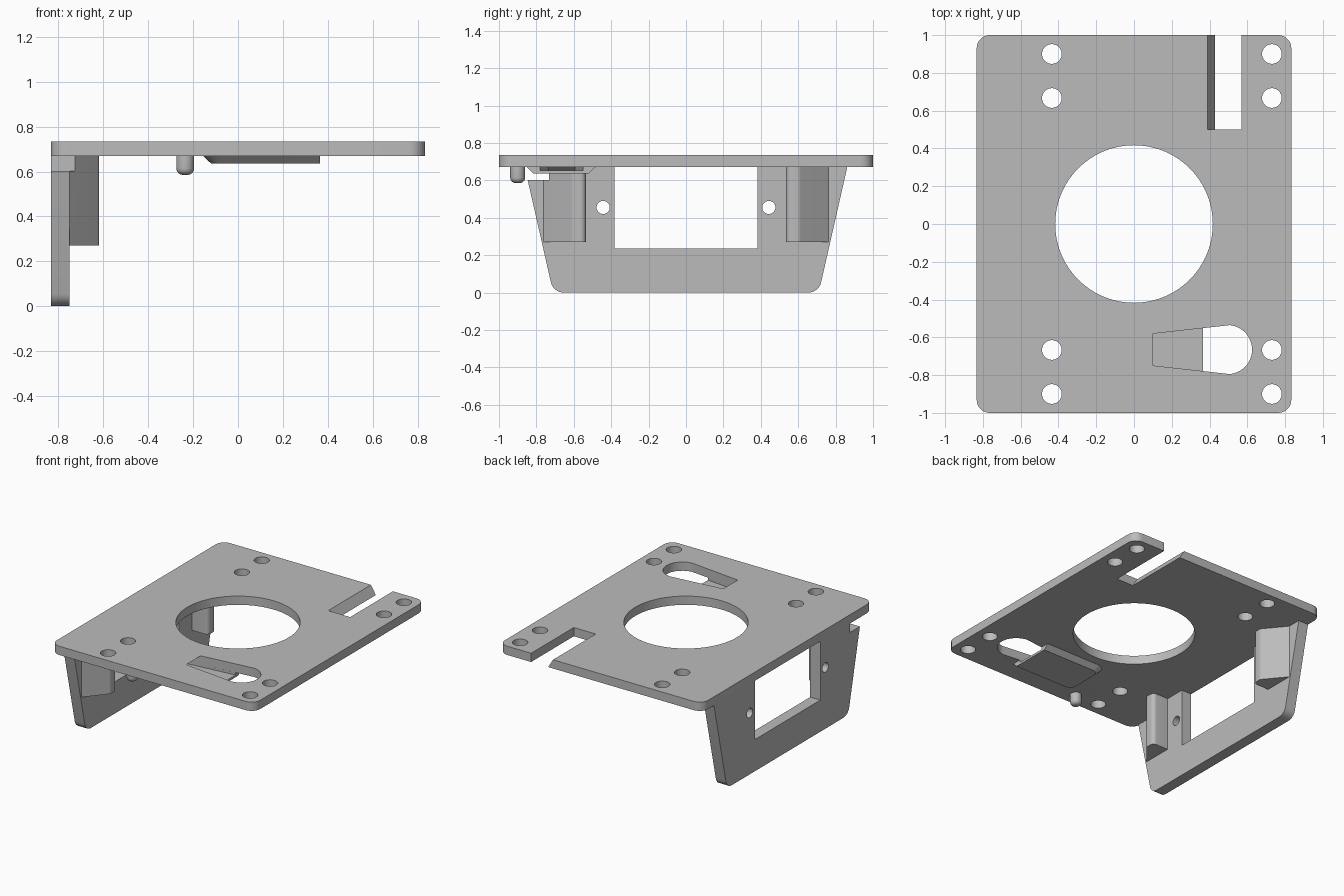
import bpy, bmesh
from math import sin, cos, pi, radians
from mathutils import Vector

if "Cube" in bpy.data.objects:
    bpy.data.objects.remove(bpy.data.objects["Cube"])

grey = bpy.data.materials.new("light_grey")
grey.use_nodes = True
grey.diffuse_color = (0.5, 0.5, 0.5, 1)
grey.node_tree.nodes["Principled BSDF"].inputs["Base Color"].default_value = grey.diffuse_color


def loft(name, lower, upper):
    """Solid between two matching closed outlines."""
    bm = bmesh.new()
    a = [bm.verts.new(p) for p in lower]
    b = [bm.verts.new(p) for p in upper]
    bm.faces.new(a)
    bm.faces.new(b)
    for i in range(len(a)):
        j = (i + 1) % len(a)
        bm.faces.new((a[i], a[j], b[j], b[i]))
    bmesh.ops.recalc_face_normals(bm, faces=bm.faces)
    mesh = bpy.data.meshes.new(name)
    bm.to_mesh(mesh)
    bm.free()
    mesh.materials.append(grey)
    ob = bpy.data.objects.new(name, mesh)
    bpy.context.collection.objects.link(ob)
    return ob


def prism_z(name, pts, z0, z1):
    return loft(name, [(x, y, z0) for x, y in pts], [(x, y, z1) for x, y in pts])


def prism_x(name, pts, x0, x1):
    return loft(name, [(x0, y, z) for y, z in pts], [(x1, y, z) for y, z in pts])


def arc(cx, cy, r, a0=0, a1=360, n=48):
    return [(cx + r * cos(radians(a0 + (a1 - a0) * i / n)),
             cy + r * sin(radians(a0 + (a1 - a0) * i / n))) for i in range(n + 1)]


def circle(cx, cy, r, n=48):
    return arc(cx, cy, r, n=n)[:-1]


def rect(x0, x1, y0, y1):
    return [(x0, y0), (x1, y0), (x1, y1), (x0, y1)]


def rounded(pts, radii, n=8):
    """Outline with each corner replaced by a fillet curve."""
    out = []
    for i, r in enumerate(radii):
        p, c, q = (Vector(pts[k % len(pts)]) for k in (i - 1, i, i + 1))
        if not r:
            out.append(tuple(c))
            continue
        u, v = (p - c).normalized(), (q - c).normalized()
        half = u.angle(v) / 2
        centre = c + (u + v).normalized() * r / sin(half)
        d0, d1 = (c + w * r / abs(sin(half) / cos(half)) - centre for w in (u, v))
        out += [tuple(centre + d0.slerp(d1, k / n) * r / d0.slerp(d1, k / n).length)
                for k in range(n + 1)]
    return out


def cut(ob, cutters):
    for c in cutters:
        c.hide_render = True
        m = ob.modifiers.new("cut", "BOOLEAN")
        m.operation, m.solver, m.object = "DIFFERENCE", "EXACT", c
    bpy.context.view_layer.update()
    graph = bpy.context.evaluated_depsgraph_get()
    mesh = bpy.data.meshes.new_from_object(ob.evaluated_get(graph))
    ob.modifiers.clear()
    ob.data = mesh


PLATE_Z, TOP_Z = 0.67, 0.735

# Keyhole pocket with an undercut sloping end
nose = arc(0.495, -0.665, 0.13, -85, 85, 24)
low_z, high_z = 0.652, 0.75
keyhole = loft("keyhole_cutter",
               [(x, y, low_z) for x, y in [(-0.06, -0.735), *nose, (-0.06, -0.595)]],
               [(x, y, high_z) for x, y in [(0.13, -0.752), *nose, (0.13, -0.578)]])

# Open slot in the back edge, one wall sloping
slot = loft("slot_cutter",
            [(x, y, PLATE_Z) for x, y in rect(0.43, 0.57, 0.5, 1.1)],
            [(x, y, TOP_Z) for x, y in rect(0.39, 0.57, 0.5, 1.1)])
for v in slot.data.vertices:
    low = v.co.z < 0.7
    v.co.z += -0.065 if low else 0.065
    if v.co.x < 0.5:
        v.co.x += 0.04 if low else -0.04

# Top plate with its holes
plate = prism_z("top_plate", rounded(rect(-0.833, 0.833, -1, 1), [0.07] * 4), PLATE_Z, TOP_Z)
holes = [prism_z("main_hole_cutter", circle(0, 0, 0.417, 96), 0.5, 0.9)]
for x in (-0.435, 0.73):
    for y in (-0.9, -0.667, 0.667, 0.9):
        holes.append(prism_z("screw_hole_cutter", circle(x, y, 0.052), 0.5, 0.9))
cut(plate, holes + [keyhole, slot])

# Shallow tray under the keyhole, with sloping sides and end
tray_top = rounded(rect(-0.155, 0.366, -0.85, -0.485), [0.07, 0, 0, 0.07])
tray_low = rounded(rect(-0.12, 0.366, -0.815, -0.52), [0.05, 0, 0, 0.05])
tray = loft("keyhole_tray", [(x, y, 0.636) for x, y in tray_low],
            [(x, y, PLATE_Z) for x, y in tray_top])
cut(tray, [keyhole])

# Side bracket with window, screw holes and a notch at its front top corner
side = [(-0.71, 0), (0.71, 0), (0.862, PLATE_Z), (-0.862, PLATE_Z)]
bracket = prism_x("side_bracket", rounded(side, [0.07, 0.07, 0, 0]), -0.833, -0.75)
notch = prism_x("notch_cutter", rect(-1.1, -0.733, 0.603, 0.8), -1, -0.5)
window = prism_x("window_cutter", rect(-0.383, 0.383, 0.235, 0.8), -1, -0.5)
side_holes = [prism_x("side_hole_cutter", circle(y, 0.455, 0.035, 32), -1, -0.5)
              for y in (-0.443, 0.443)]
cut(bracket, [notch, window] + side_holes)

# Wedge ribs inside the bracket
ribs = []
for name, s in (("front_rib", -1), ("back_rib", 1)):
    wedge = [(-0.752, 0.765), (-0.62, 0.605), (-0.62, 0.535), (-0.752, 0.535)]
    pts = [(x, s * y) for x, y in rounded(wedge, [0, 0.03, 0.03, 0])]
    ribs.append(prism_z(name, pts, 0.27, PLATE_Z))
cut(ribs[0], [notch])

# Locating pin with a rounded tip
pin_bm = bmesh.new()
rings = [(0.04, PLATE_Z), (0.04, 0.615)]
rings += [(0.01 + 0.03 * cos(a), 0.615 - 0.03 * sin(a)) for a in (pi / 8, pi / 4, 3 * pi / 8, pi / 2)]
loops = [[pin_bm.verts.new((x, y, z)) for x, y in circle(-0.235, -0.9, r, 32)] for r, z in rings]
for a, b in zip(loops, loops[1:]):
    for i in range(32):
        j = (i + 1) % 32
        pin_bm.faces.new((a[i], a[j], b[j], b[i]))
pin_bm.faces.new(loops[0])
pin_bm.faces.new(loops[-1])
bmesh.ops.recalc_face_normals(pin_bm, faces=pin_bm.faces)
pin_mesh = bpy.data.meshes.new("locating_pin")
pin_bm.to_mesh(pin_mesh)
pin_bm.free()
pin_mesh.materials.append(grey)
pin = bpy.data.objects.new("locating_pin", pin_mesh)
bpy.context.collection.objects.link(pin)

# Remove the used cutters and shade the curved walls
for ob in list(bpy.data.objects):
    if "_cutter" in ob.name:
        bpy.data.objects.remove(ob)
bpy.ops.object.select_all(action="DESELECT")
for ob in (plate, tray, bracket, pin, *ribs):
    ob.select_set(True)
    bpy.context.view_layer.objects.active = ob
bpy.ops.object.shade_smooth_by_angle(angle=radians(30))
